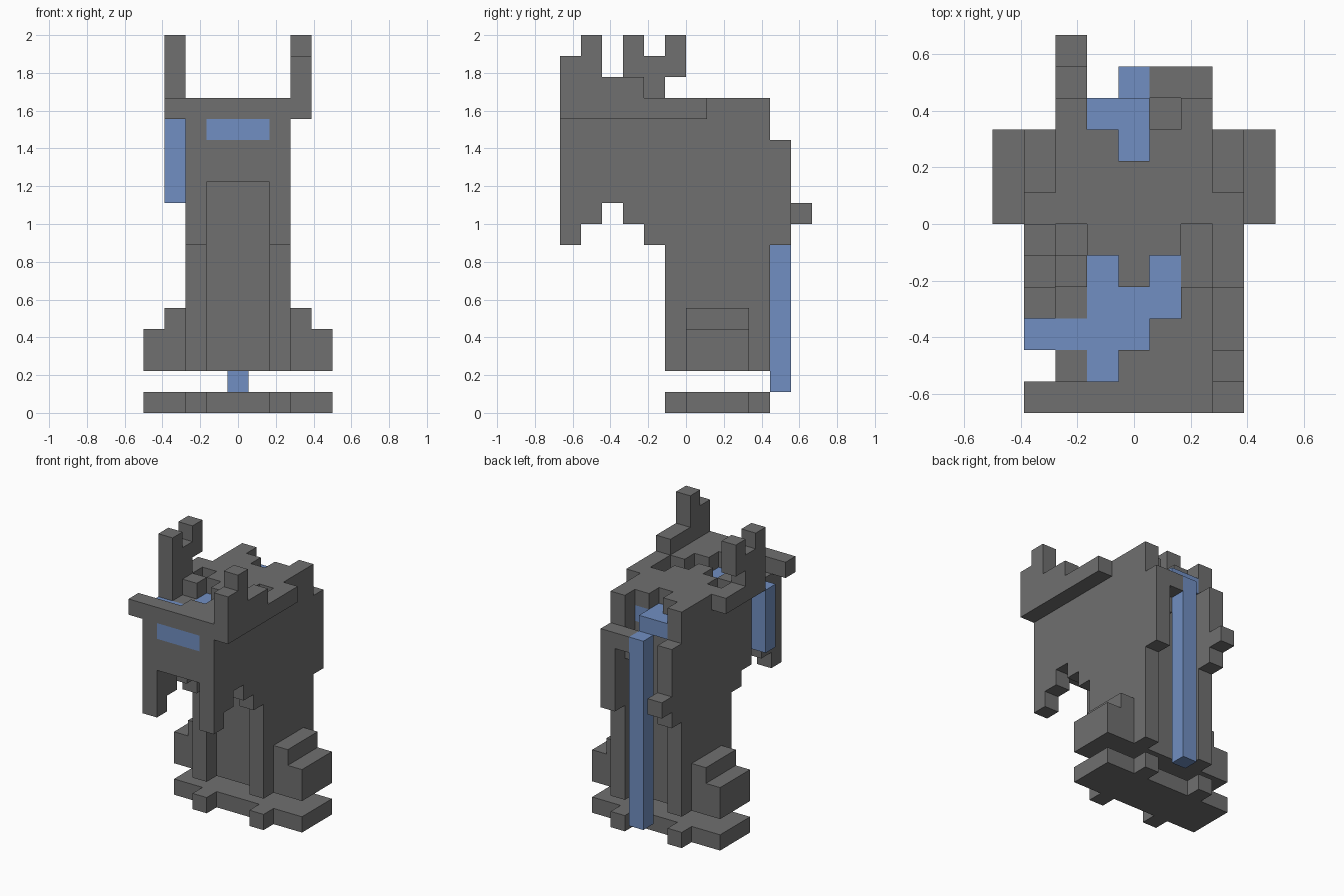
import bpy, bmesh
from mathutils import Vector

U = 1 / 9  # size of one block

cube = bpy.data.objects.get("Cube")
if cube:
    bpy.data.objects.remove(cube, do_unlink=True)


def material(name, rgb):
    m = bpy.data.materials.new(name)
    m.use_nodes = True
    m.diffuse_color = (*rgb, 1)
    m.node_tree.nodes["Principled BSDF"].inputs["Base Color"].default_value = (*rgb, 1)
    return m


grey = material("stone grey", (0.162, 0.162, 0.162))
blue = material("soft blue", (0.165, 0.275, 0.54))

parts = []
filled = set()


def box(x0, x1, y0, y1, z0, z1):
    """Cells of a box; x limits are shifted by half a block."""
    X0, X1 = round(x0 + 4.5), round(x1 + 4.5)
    return {(x, y, z) for x in range(X0, X1) for y in range(y0, y1) for z in range(z0, z1)}


def pair(x0, x1, *yz):
    """A box and its mirror image in x."""
    return box(x0, x1, *yz) | box(-x1, -x0, *yz)


def part(name, mat, *cell_sets):
    cells = set().union(*cell_sets) - filled
    filled.update(cells)
    parts.append((name, mat, cells))


def build(name, mat, cells):
    """Make a clean shell from the exposed sides of the cells."""
    bm = bmesh.new()
    for c in cells:
        for axis in range(3):
            for sign in (-1, 1):
                n = list(c)
                n[axis] += sign
                if tuple(n) in filled:
                    continue
                a, b = Vector((0, 0, 0)), Vector((0, 0, 0))
                a[(axis + 1) % 3] = 1
                b[(axis + 2) % 3] = 1
                o = Vector(c)
                o[axis] += max(sign, 0)
                loop = [o, o + a, o + a + b, o + b][::sign]
                bm.faces.new([bm.verts.new((p - Vector((4.5, 0, 0))) * U) for p in loop])
    bmesh.ops.remove_doubles(bm, verts=bm.verts, dist=U / 100)
    bmesh.ops.dissolve_limit(bm, angle_limit=0.01, verts=bm.verts, edges=bm.edges)
    me = bpy.data.meshes.new(name)
    bm.to_mesh(me)
    bm.free()
    me.materials.append(mat)
    ob = bpy.data.objects.new(name, me)
    bpy.context.collection.objects.link(ob)


# Floating base plate with corner tabs
part("base_plate", grey,
     box(-4.5, 4.5, 0, 3, 0, 1),
     pair(1.5, 2.5, -1, 0, 0, 1), pair(1.5, 2.5, 3, 4, 0, 1))

# Blue visor layer, spine pillar and side post
part("visor_layer", blue,
     box(-1.5, 1.5, -6, 3, 13, 14), box(-1.5, 0.5, 3, 4, 13, 14),
     box(-2.5, -1.5, -4, -3, 13, 14))
part("spine_pillar", blue, box(-0.5, 0.5, 4, 5, 1, 13))
part("side_post", blue, box(-3.5, -2.5, -4, -3, 10, 14))

# Torso with corner columns and stepped side feet
part("torso", grey,
     box(-2.5, 2.5, 0, 3, 2, 14),
     pair(1.5, 2.5, -1, 0, 2, 14), pair(1.5, 2.5, 3, 4, 2, 14))
part("side_steps", grey, pair(2.5, 4.5, 0, 3, 2, 4), pair(2.5, 3.5, 0, 3, 4, 5))

# Head: side walls with a stepped lower edge, and the core behind the face
wall_bottoms = [8, 9, 10, 9, 8]
part("head_walls", grey,
     *[pair(1.5, 2.5, i - 6, i - 5, low, 14) for i, low in enumerate(wall_bottoms)])
part("head_core", grey, box(-1.5, 1.5, -6, 0, 11, 13))

# Back plates and small tail block
part("back_plates", grey, pair(1.5, 2.5, 4, 5, 8, 13),
     box(0.5, 1.5, 3, 4, 11, 12), box(0.5, 1.5, 4, 5, 12, 13))
part("tail_block", grey, box(-2.5, -1.5, 5, 6, 9, 10))

# Broken roof and brim, one row per block from back to front
roof = [".#...#.",
        ".##.##.",
        ".#####.",
        "#######",
        "#.###.#",
        "##.#..#",
        "#....##",
        "....###",
        "...####",
        "#######"]
part("roof", grey,
     {(i + 1, 3 - r, 14) for r, row in enumerate(roof) for i, ch in enumerate(row) if ch == "#"})

# Uneven horns on the brim
part("left_horn", grey, box(2.5, 3.5, -6, -5, 15, 17),
     box(2.5, 3.5, -5, -4, 15, 18), box(2.5, 3.5, -4, -2, 15, 16))
part("right_horn", grey, box(-3.5, -2.5, -3, -2, 15, 18),
     box(-3.5, -2.5, -2, -1, 15, 17), box(-3.5, -2.5, -1, 0, 16, 18))

for p in parts:
    build(*p)
